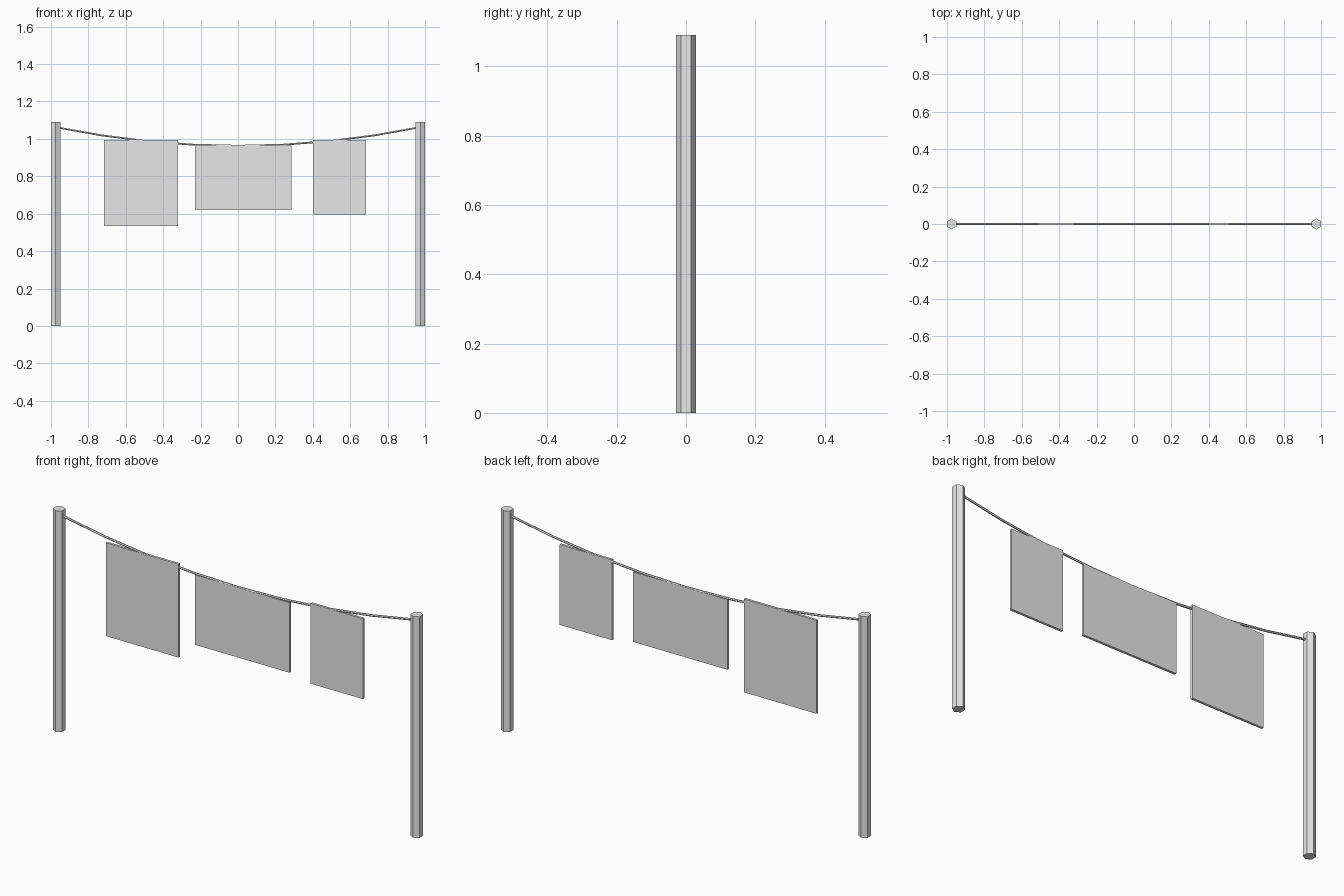
import bpy
import bmesh
from mathutils import Matrix, Vector

cube = bpy.data.objects.get("Cube")
if cube:
    bpy.data.objects.remove(cube, do_unlink=True)

grey = bpy.data.materials.new("light_grey")
grey.use_nodes = True
grey.diffuse_color = (0.8, 0.8, 0.8, 1)
grey.node_tree.nodes["Principled BSDF"].inputs["Base Color"].default_value = (0.8, 0.8, 0.8, 1)


def add_object(name, data):
    obj = bpy.data.objects.new(name, data)
    bpy.context.scene.collection.objects.link(obj)
    data.materials.append(grey)
    return obj


def mesh_object(name, bm):
    mesh = bpy.data.meshes.new(name)
    bm.to_mesh(mesh)
    bm.free()
    return add_object(name, mesh)


# Hexagonal posts
POST_X, POST_H, POST_R = 0.975, 1.09, 0.0285
for side, x in (("right", -POST_X), ("left", POST_X)):
    bm = bmesh.new()
    bmesh.ops.create_cone(bm, cap_ends=True, segments=6, radius1=POST_R, radius2=POST_R,
                          depth=POST_H, matrix=Matrix.Translation((x, 0, POST_H / 2)))
    mesh_object(side + "_post", bm)

# Sagging line in straight segments
SEGMENTS = 8
curve = bpy.data.curves.new("line", "CURVE")
curve.dimensions = "3D"
curve.bevel_depth = 0.0055
curve.bevel_resolution = 1
curve.use_fill_caps = True
spline = curve.splines.new("POLY")
spline.points.add(SEGMENTS)
for i, point in enumerate(spline.points):
    t = 2 * i / SEGMENTS - 1
    point.co = (POST_X * t, 0, 0.963 + 0.1 * t * t, 1)
line = add_object("line", curve)
bpy.ops.object.select_all(action="DESELECT")
line.select_set(True)
bpy.context.view_layer.objects.active = line
bpy.ops.object.convert(target="MESH")
bpy.ops.object.shade_flat()

# Hanging cloths: name, x range, z range
THICK = 0.012
for name, x0, x1, z0, z1 in (("tall_cloth", -0.716, -0.32, 0.533, 0.993),
                             ("wide_cloth", -0.23, 0.285, 0.62, 0.965),
                             ("small_cloth", 0.40, 0.685, 0.597, 0.993)):
    bm = bmesh.new()
    centre = Vector(((x0 + x1) / 2, 0, (z0 + z1) / 2))
    size = Matrix.Diagonal((x1 - x0, THICK, z1 - z0, 1))
    bmesh.ops.create_cube(bm, size=1, matrix=Matrix.Translation(centre) @ size)
    mesh_object(name, bm)
